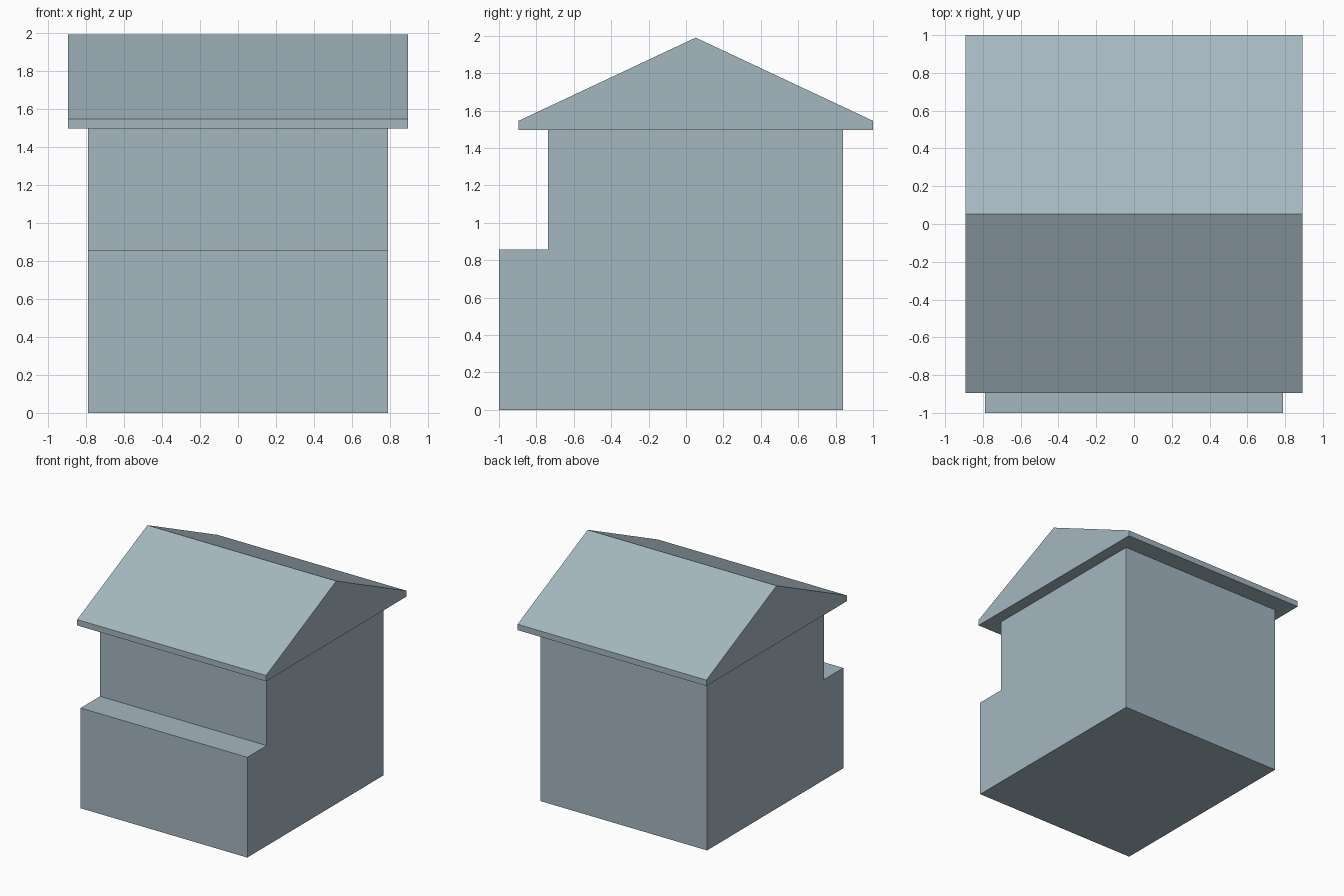
import bpy
import bmesh

if "Cube" in bpy.data.objects:
    bpy.data.objects.remove(bpy.data.objects["Cube"])

paint = bpy.data.materials.new("pale blue grey")
paint.diffuse_color = (0.376, 0.474, 0.527, 1)
paint.use_nodes = True
paint.node_tree.nodes["Principled BSDF"].inputs["Base Color"].default_value = paint.diffuse_color


def extrude_profile(name, profile, half_width):
    """Extrude a closed (y, z) side profile symmetrically along x."""
    bm = bmesh.new()
    face = bm.faces.new([bm.verts.new((-half_width, y, z)) for y, z in profile])
    result = bmesh.ops.extrude_face_region(bm, geom=[face])
    moved = [v for v in result["geom"] if isinstance(v, bmesh.types.BMVert)]
    bmesh.ops.translate(bm, verts=moved, vec=(2 * half_width, 0, 0))
    bmesh.ops.recalc_face_normals(bm, faces=bm.faces)
    mesh = bpy.data.meshes.new(name)
    bm.to_mesh(mesh)
    bm.free()
    mesh.materials.append(paint)
    obj = bpy.data.objects.new(name, mesh)
    bpy.context.collection.objects.link(obj)
    return obj


# Booth body with a counter ledge at the front
extrude_profile("body", [(-1, 0), (0.84, 0), (0.84, 1.495), (-0.738, 1.495),
                         (-0.738, 0.857), (-1, 0.857)], 0.788)

# Gable roof with short vertical eaves
extrude_profile("roof", [(-0.896, 1.495), (1, 1.495), (1, 1.545),
                         (0.052, 1.99), (-0.896, 1.545)], 0.893)
